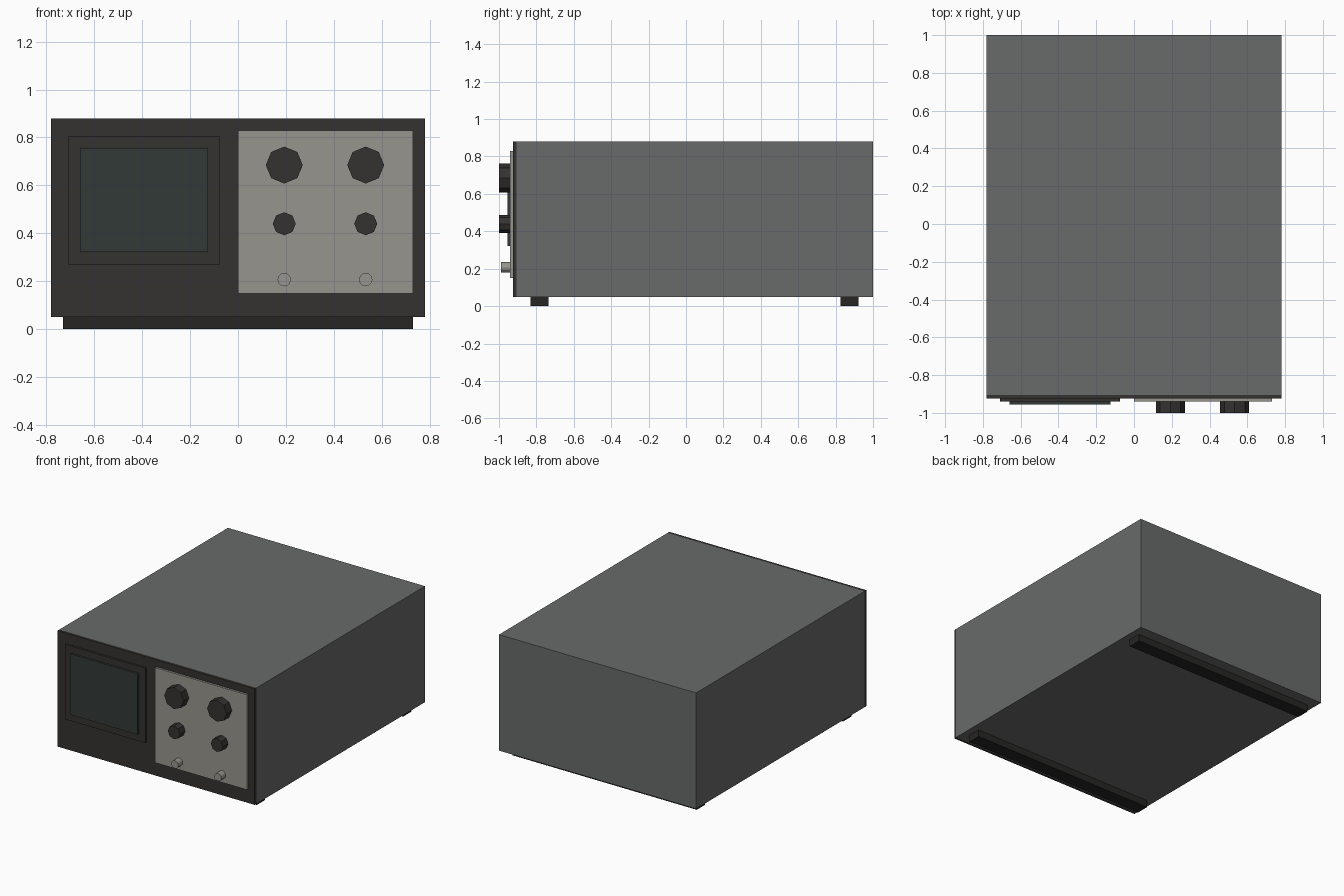
import bpy, math

if "Cube" in bpy.data.objects:
    bpy.data.objects.remove(bpy.data.objects["Cube"])


def mat(name, rgb):
    m = bpy.data.materials.new(name)
    m.diffuse_color = (*rgb, 1)
    m.use_nodes = True
    m.node_tree.nodes["Principled BSDF"].inputs["Base Color"].default_value = m.diffuse_color
    return m


CASE = mat("case_grey", (0.14, 0.145, 0.142))
DARK = mat("dark_front", (0.034, 0.032, 0.030))
PLATE = mat("light_plate", (0.31, 0.30, 0.27))
GLASS = mat("screen_glass", (0.032, 0.042, 0.038))
RUBBER = mat("rubber", (0.02, 0.019, 0.018))


def box(name, x, y, z, material):
    """Box from (min, max) extents on each axis."""
    bpy.ops.mesh.primitive_cube_add(size=1, location=[(a + b) / 2 for a, b in (x, y, z)])
    o = bpy.context.object
    o.name = name
    o.scale = [b - a for a, b in (x, y, z)]
    bpy.ops.object.transform_apply(location=False, rotation=False, scale=True)
    o.data.materials.append(material)
    return o


def knob(name, x, z, r, front, sides, material):
    """Cylinder standing out of the control plate toward -y."""
    back = -0.935
    bpy.ops.mesh.primitive_cylinder_add(vertices=sides, radius=r, depth=back - front,
                                        location=(x, (front + back) / 2, z),
                                        rotation=(math.pi / 2, 0, 0))
    o = bpy.context.object
    o.name = name
    o.data.materials.append(material)
    return o


# Case and front panel
box("case", (-0.78, 0.78), (-0.905, 1.0), (0.05, 0.88), CASE)
box("front_panel", (-0.78, 0.78), (-0.925, -0.905), (0.05, 0.88), DARK)

# Screen on its raised surround
box("screen_surround", (-0.71, -0.075), (-0.94, -0.925), (0.27, 0.805), DARK)
box("screen", (-0.66, -0.125), (-0.955, -0.94), (0.322, 0.757), GLASS)

# Control plate with two columns of knobs and sockets
box("control_plate", (0.0, 0.73), (-0.94, -0.925), (0.15, 0.83), PLATE)
for side, x in (("left", 0.193), ("right", 0.533)):
    knob(f"large_knob_{side}", x, 0.685, 0.077, -1.0, 8, DARK)
    knob(f"small_knob_{side}", x, 0.44, 0.048, -1.0, 8, DARK)
    knob(f"socket_{side}", x, 0.207, 0.028, -0.99, 12, PLATE)

# Full-width foot bars
for end, y in (("front", -0.783), ("back", 0.873)):
    box(f"foot_{end}", (-0.73, 0.73), (y - 0.048, y + 0.048), (0.0, 0.05), RUBBER)
